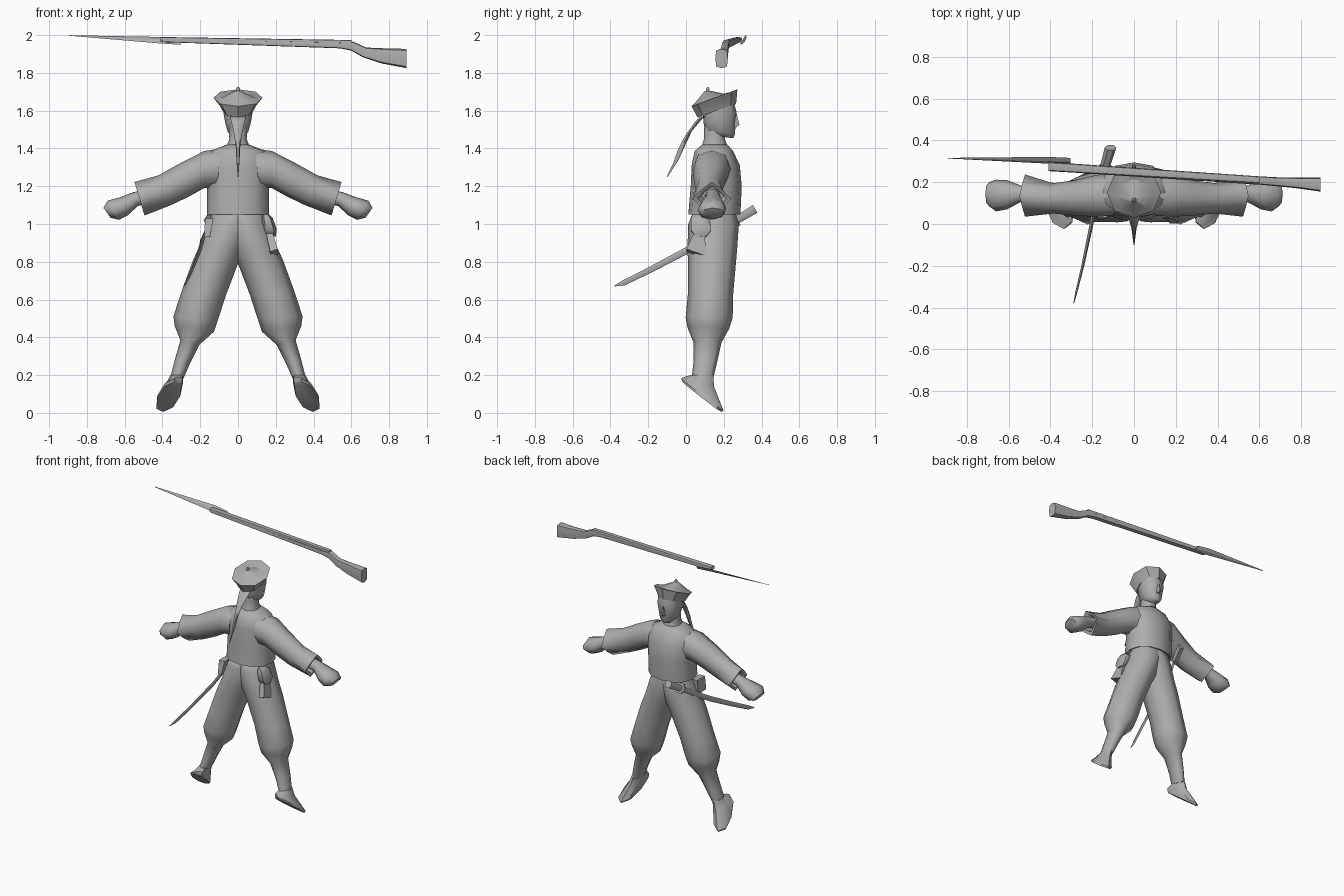
import bpy, bmesh, math
from mathutils import Vector

grey = bpy.data.materials.new("plain_grey")
grey.diffuse_color = (0.42, 0.42, 0.42, 1)


def span(xa, za, xb, zb, y0, y1, dx=0, dz=0):
    """Cross-section between two points in x/z, with a depth range in y and an optional slant."""
    a, b = Vector((xa, 0, za)), Vector((xb, 0, zb))
    c = (a + b) / 2 + Vector((0, (y0 + y1) / 2, 0))
    return c, (b - a) / 2, Vector((dx, (y1 - y0) / 2, dz))


def loft(name, sections, n=8, p=0.8, mirror=False, angle=60):
    """Skin a row of diamond (p=2), round (p=1) or boxy (p=0) cross-sections and cap both ends."""
    bm = bmesh.new()
    rings = []
    powers = p if isinstance(p, list) else [p] * len(sections)
    for (c, u, v), power in zip(sections, powers):
        ring = []
        for i in range(n):
            t = 2 * math.pi * i / n + (math.pi / 4 if power == 0 else 0)
            k = [0 if abs(f) < 1e-6 else math.copysign(abs(f) ** power, f)
                 for f in (math.cos(t), math.sin(t))]
            ring.append(bm.verts.new(c + u * k[0] + v * k[1]))
        rings.append(ring)
    for a, b in zip(rings, rings[1:]):
        for i in range(n):
            j = (i + 1) % n
            bm.faces.new((a[i], a[j], b[j], b[i]))
    bm.faces.new(rings[0])
    bm.faces.new(rings[-1])
    bmesh.ops.recalc_face_normals(bm, faces=bm.faces)
    me = bpy.data.meshes.new(name)
    bm.to_mesh(me)
    bm.free()
    me.materials.append(grey)
    ob = bpy.data.objects.new(name, me)
    bpy.context.collection.objects.link(ob)
    if mirror:
        ob.modifiers.new("mirror", 'MIRROR').use_mirror_merge = False
    bpy.ops.object.select_all(action='DESELECT')
    ob.select_set(True)
    bpy.context.view_layer.objects.active = ob
    bpy.ops.object.shade_smooth_by_angle(angle=math.radians(angle))
    return ob


def stack(name, rows, **kw):
    """Symmetric upright loft: rows of half width, height, back, front, slant."""
    return loft(name, [span(-w, z, w, z, y0, y1, 0, dz) for w, z, y0, y1, dz in rows], **kw)


# jacket body
stack("jacket", [(.13, 1.07, .05, .25, 0), (.165, 1.05, .012, .288, 0), (.163, 1.2, .025, .295, 0),
                 (.17, 1.31, .03, .285, 0), (.15, 1.385, .045, .25, 0), (.06, 1.42, .085, .22, 0)],
      n=12, p=.88, angle=75)

# wide sleeves with open, diamond-shaped cuffs
loft("sleeves", [span(.09, 1.40, .11, 1.19, .04, .24), span(.18, 1.386, .18, 1.19, .035, .235),
                 span(.30, 1.325, .26, 1.145, .04, .21),
                 span(.42, 1.258, .355, 1.10, .05, .195), span(.548, 1.222, .495, 1.045, .035, .237),
                 span(.537, 1.20, .502, 1.07, .06, .215), span(.47, 1.20, .44, 1.10, .08, .20)],
     p=[.9, .9, .95, 1, 1.8, 1.8, 1.6], mirror=True, angle=75)

# forearms and fists
loft("hands", [span(.45, 1.19, .43, 1.12, .10, .18), span(.555, 1.168, .53, 1.095, .105, .185),
               span(.63, 1.14, .585, 1.045, .07, .21), span(.69, 1.124, .63, 1.022, .06, .212),
               span(.712, 1.085, .675, 1.033, .085, .20)], p=.95, mirror=True)

# baggy trousers gathered below the knee, then shins
loft("trouser_legs", [span(-.09, 1.07, .135, 1.07, .04, .26), span(-.08, 1.0, .155, 1.0, .012, .28),
                      span(-.04, .88, .20, .89, .008, .272), span(0, .79, .238, .81, .01, .265),
                      span(.065, .62, .30, .64, .01, .25), span(.105, .495, .342, .51, -.002, .247),
                      span(.127, .43, .335, .46, .01, .228), span(.205, .36, .305, .385, .04, .188),
                      span(.255, .26, .335, .28, .04, .165), span(.29, .18, .358, .19, .03, .145)],
     p=[.8, .85, .95, 1, 1.05, 1.05, 1.05, 1, 1, 1], mirror=True, angle=70)

# shoes pointing down and forward
loft("shoes", [span(.292, .20, .358, .20, .025, .145), span(.29, .165, .375, .165, -.01, .148, .01, -.025),
               span(.302, .105, .427, .092, -.025, .198, .03, -.085),
               span(.305, .09, .427, .08, -.02, .187, .03, -.08)], p=.9, mirror=True, angle=45)

# neck, head and nose
stack("neck", [(.065, 1.40, .08, .225, 0), (.046, 1.45, .095, .205, 0), (.05, 1.51, .095, .21, 0)])
stack("head", [(.034, 1.462, .13, .25, -.008), (.054, 1.487, .10, .26, -.01), (.069, 1.54, .092, .262, 0),
               (.077, 1.59, .09, .268, 0), (.075, 1.64, .085, .255, 0)], p=.75)
stack("nose", [(.014, 1.512, .24, .268, 0), (.013, 1.525, .24, .286, 0), (.007, 1.585, .24, .27, 0)], n=6, p=1)

# cap with an upturned brim, crown and knob
stack("cap", [(.07, 1.61, .075, .25, .03), (.083, 1.60, .06, .265, .035), (.095, 1.625, .05, .268, .04),
              (.13, 1.668, .03, .272, .045), (.09, 1.667, .052, .215, .02),
              (.015, 1.705, .10, .13, 0)], p=.95, angle=35)
stack("cap_knob", [(.005, 1.70, .11, .12, 0), (.012, 1.712, .103, .127, 0), (.005, 1.725, .11, .12, 0)], n=6, p=1)

# braid hanging behind the head
stack("braid", [(.04, 1.57, .07, .11, 0), (.038, 1.55, .045, .09, .01), (.022, 1.48, -.008, .035, .015),
                (.012, 1.41, -.045, .002, .015), (.008, 1.33, -.07, -.038, .008), (.002, 1.25, -.102, -.097, 0)],
      n=6, p=1)


# curved sword: grip, guard and blade across the left hip
def across(x, y, z, wide, thick):
    return Vector((x, y, z)), Vector((thick, 0, 0)), Vector((0, -.5, .86)) * wide


loft("sword_grip", [across(-.112, .366, 1.08, .028, .028), across(-.14, .27, 1.022, .024, .024)], n=6, p=1)
loft("sword_guard", [across(-.139, .272, 1.024, .04, .04), across(-.142, .262, 1.018, .04, .04)], n=6, p=1)
loft("sword_blade", [across(-.14, .27, 1.022, .018, .010), across(-.19, .10, .915, .018, .010),
                     across(-.203, 0, .857, .018, .009), across(-.245, -.2, .752, .016, .007),
                     across(-.277, -.33, .688, .014, .005), across(-.288, -.378, .672, .003, .002)], n=4, p=1)
loft("sword_hanger", [span(-.175, 1.03, -.13, 1.03, .03, .12), span(-.178, .93, -.15, .93, .02, .11)], n=4, p=0)

# belt pouch with a hanging cloth
loft("pouch", [span(.13, 1.05, .165, 1.05, .03, .10), span(.125, 1.02, .185, 1.03, .02, .13),
               span(.135, .96, .205, .97, .02, .14), span(.16, .93, .2, .935, .05, .11)], n=6, p=.85)
loft("pouch_cloth", [span(.15, .95, .185, .95, .04, .10), span(.17, .835, .21, .85, .003, .105, 0, -.018)],
     n=4, p=0)

# long rifle floating above: stock, barrel and bayonet
loft("rifle_stock", [span(-.40, 1.98, -.40, 1.963, .253, .295), span(.54, 1.962, .54, 1.93, .192, .23),
                     span(.61, 1.965, .60, 1.918, .188, .228), span(.68, 1.934, .66, 1.883, .182, .224),
                     span(.78, 1.93, .76, 1.85, .172, .222), span(.893, 1.927, .893, 1.825, .155, .222)],
     p=.5, angle=40)
loft("rifle_barrel", [span(-.41, 1.99, -.41, 1.966, .253, .297), span(.60, 1.974, .60, 1.952, .195, .228)], p=.6)


# flat bayonet blade tilted towards the rear
def blade(x, y, z, wide, thick):
    return Vector((x, y, z)), Vector((0, .7, .75)) * wide, Vector((0, -.75, .7)) * thick


loft("bayonet", [blade(-.893, .315, 1.998, .002, .001), blade(-.41, .305, 1.973, .023, .006),
                 blade(-.305, .303, 1.963, .019, .006)], n=4, p=1, angle=30)
